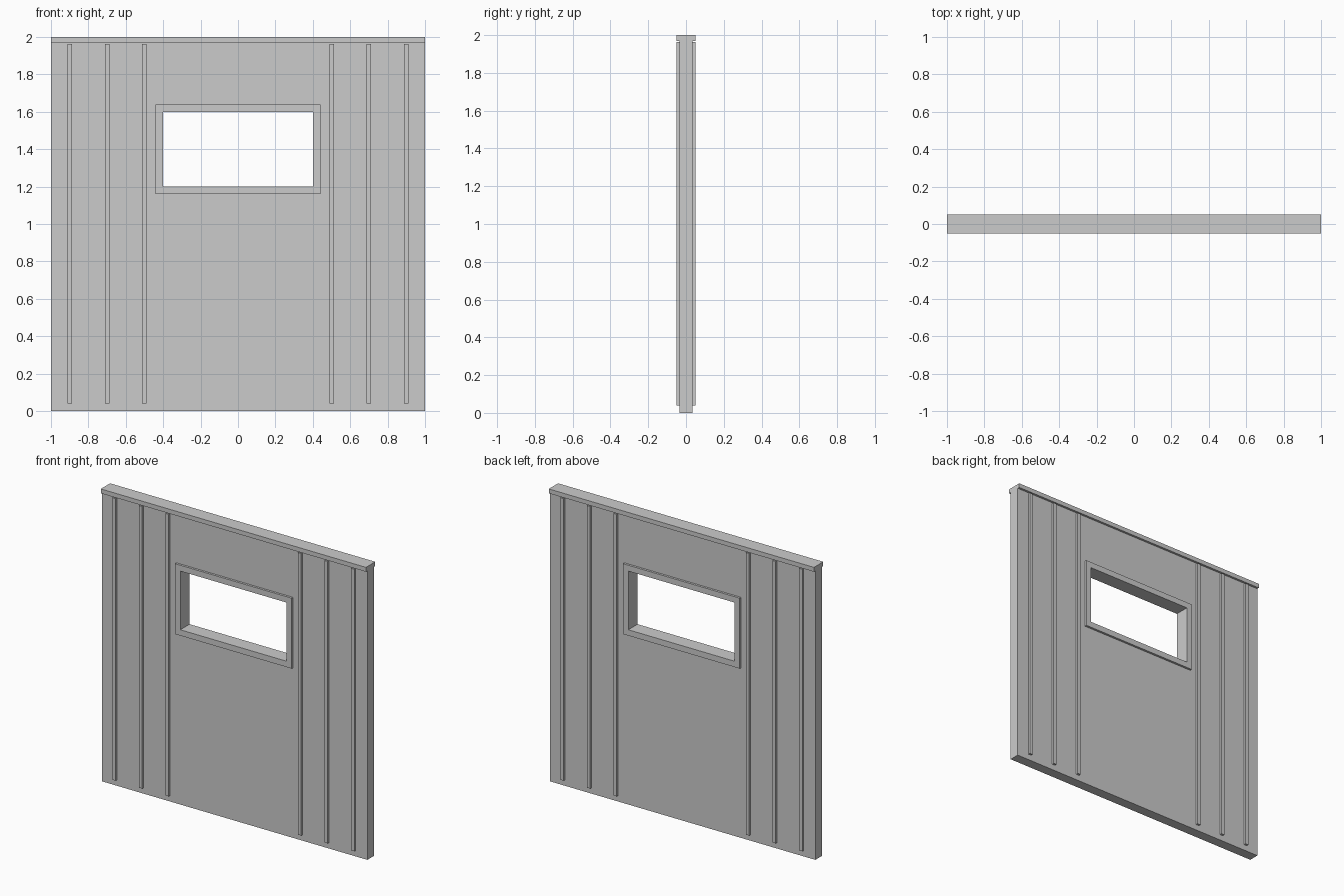
import bpy, bmesh

if "Cube" in bpy.data.objects:
    bpy.data.objects.remove(bpy.data.objects["Cube"])


def finish(name, bm):
    bmesh.ops.recalc_face_normals(bm, faces=bm.faces)
    mesh = bpy.data.meshes.new(name)
    bm.to_mesh(mesh)
    bm.free()
    obj = bpy.data.objects.new(name, mesh)
    bpy.context.collection.objects.link(obj)
    return obj


def box(name, x0, x1, y0, y1, z0, z1):
    bm = bmesh.new()
    bmesh.ops.create_cube(bm, size=1)
    for v in bm.verts:
        v.co = (x1 if v.co.x > 0 else x0,
                y1 if v.co.y > 0 else y0,
                z1 if v.co.z > 0 else z0)
    return finish(name, bm)


def ring(name, outer, inner, half_depth):
    """Rectangular panel with a rectangular opening; rects are x0, x1, z0, z1."""
    bm = bmesh.new()

    def loop(r, y):
        x0, x1, z0, z1 = r
        return [bm.verts.new((x, y, z))
                for x, z in ((x0, z0), (x1, z0), (x1, z1), (x0, z1))]

    loops = [loop(outer, -half_depth), loop(inner, -half_depth),
             loop(inner, half_depth), loop(outer, half_depth)]
    for k in range(4):
        a, b = loops[k], loops[(k + 1) % 4]
        for i in range(4):
            j = (i + 1) % 4
            bm.faces.new((a[i], a[j], b[j], b[i]))
    return finish(name, bm)


WALL, TRIM = 0.035, 0.05  # half depths

# wall panel with window opening
ring("wall_panel", (-1, 1, 0, 1.97), (-0.42, 0.42, 1.18, 1.62), WALL)

# window frame passing through the wall, proud on both faces
ring("window_frame", (-0.44, 0.44, 1.16, 1.64), (-0.4, 0.4, 1.2, 1.6), TRIM)

# cap rail along the top
box("top_rail", -1, 1, -TRIM, TRIM, 1.97, 2.0)

# vertical battens on both faces, three each side of the window
for face, s in (("front", -1), ("back", 1)):
    y0, y1 = sorted((s * WALL, s * TRIM))
    for x in (-0.9, -0.7, -0.5, 0.5, 0.7, 0.9):
        box(f"{face}_batten", x - 0.012, x + 0.012, y0, y1, 0.04, 1.963)
